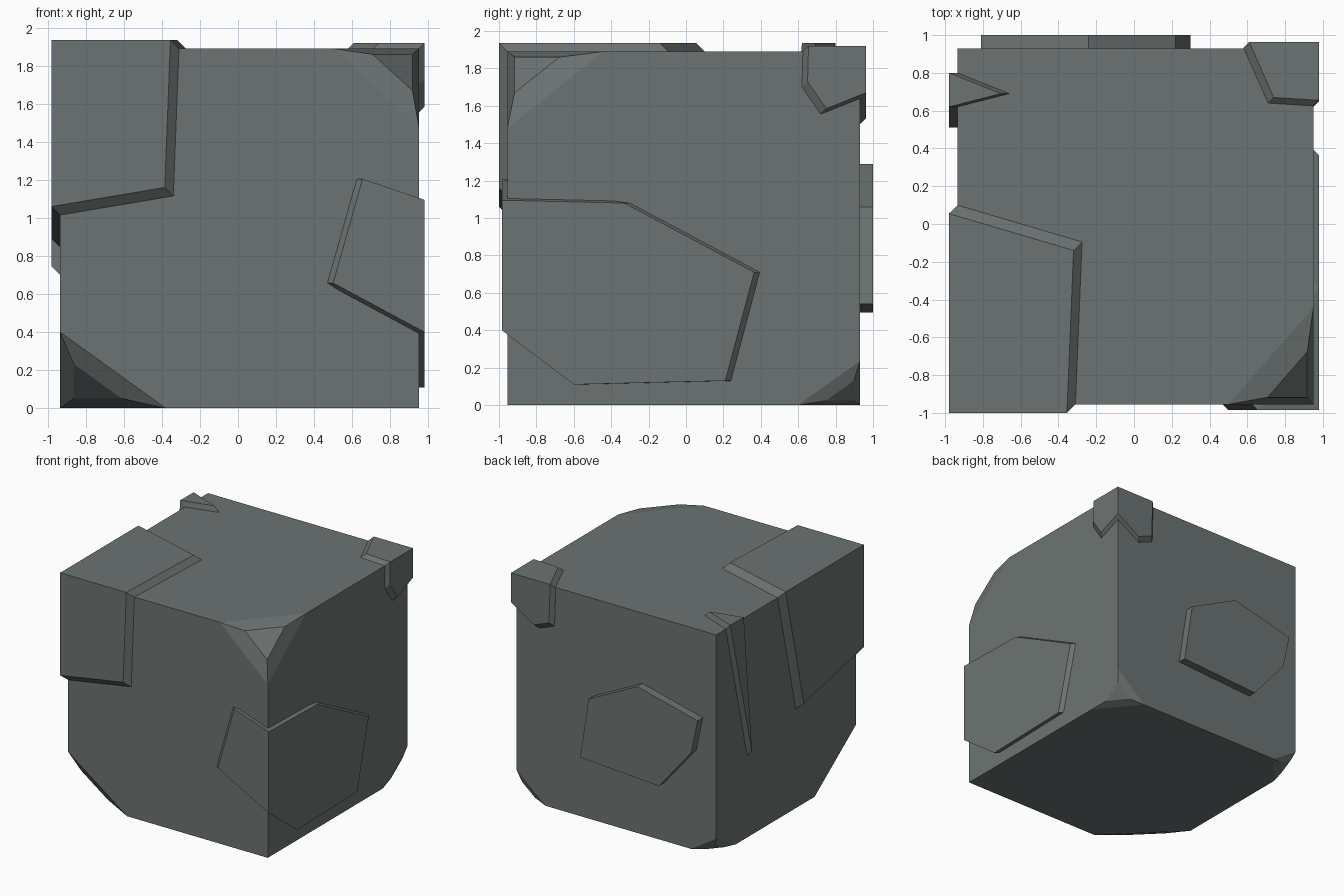
import bpy
import bmesh
from mathutils import Vector

default_cube = bpy.data.objects.get("Cube")
if default_cube:
    bpy.data.objects.remove(default_cube, do_unlink=True)

# Single stone colour
STONE = (0.15, 0.175, 0.17, 1.0)
stone = bpy.data.materials.new("grey_green_stone")
stone.use_nodes = True
stone.diffuse_color = STONE
shader = next(n for n in stone.node_tree.nodes if n.type == "BSDF_PRINCIPLED")
shader.inputs["Base Color"].default_value = STONE
shader.inputs["Roughness"].default_value = 0.9


def convex_part(name, points):
    """Flat-shaded convex solid wrapped around the given points."""
    bm = bmesh.new()
    for point in points:
        bm.verts.new(point)
    bmesh.ops.convex_hull(bm, input=bm.verts[:])
    loose = [v for v in bm.verts if not v.link_faces]
    bmesh.ops.delete(bm, geom=loose, context="VERTS")
    bmesh.ops.dissolve_limit(bm, angle_limit=0.01, verts=bm.verts[:], edges=bm.edges[:])
    bmesh.ops.recalc_face_normals(bm, faces=bm.faces[:])
    mesh = bpy.data.meshes.new(name)
    bm.to_mesh(mesh)
    bm.free()
    mesh.materials.append(stone)
    part = bpy.data.objects.new(name, mesh)
    bpy.context.collection.objects.link(part)
    return part


def slab(name, outline, inward):
    """Raised slab: the outer outline pushed inward onto the block."""
    outer = [Vector(point) for point in outline]
    inner = [point + Vector(inward) for point in outer]
    return convex_part(name, outer + inner)


def chipped_corner(corner, reach, along, inset):
    """Points of a broken corner: three on the edges, three just inside them."""
    inward = [-r if is_high else r for r, is_high in zip(reach, corner)]
    start = Vector(HIGH[i] if corner[i] else LOW[i] for i in range(3))
    points = []
    for axis in range(3):
        on_edge = Vector(inward[i] if i == axis else 0 for i in range(3))
        facet = Vector(inward[i] * (along if i == axis else inset) for i in range(3))
        points += [start + on_edge, start + facet]
    return points


# Main block with four broken corners
LOW = (-0.935, -0.955, 0)
HIGH = (0.95, 0.93, 1.89)
chips = {
    (True, False, True): ((0.45, 0.515, 0.41), 0.54, 0.073),
    (False, False, False): ((0.555, 0.555, 0.4), 0.58, 0.13),
    (True, True, False): ((0.275, 0.33, 0.235), 0.55, 0.1),
    (False, True, False): ((0.235, 0.27, 0.15), 0.55, 0.1),
}
block_points = []
for x_high in (False, True):
    for y_high in (False, True):
        for z_high in (False, True):
            corner = (x_high, y_high, z_high)
            if corner in chips:
                block_points += chipped_corner(corner, *chips[corner])
            else:
                block_points.append(Vector(
                    HIGH[i] if corner[i] else LOW[i] for i in range(3)))
convex_part("main_block", block_points)

# Large slab wrapped over the front upper corner
side, front, top = -0.98, -1, 1.935
depth = 0.045
slab("large_corner_slab", [
    (side, front, top),
    (-0.355, front, top),
    (-0.385, front, 1.16),
    (side, front, 1.06),
    (side, -0.19, 0.89),
    (side, 0.055, top),
    (-0.32, -0.14, top),
], (depth, depth, -depth))

# Thin pointed shard hanging over the same side
slab("pointed_shard", [
    (side, 0.8, top),
    (side, 0.62, top),
    (-0.705, 0.69, top),
    (side, 0.51, 0.745),
], (depth, 0, -depth))

# Small slab wrapped over the back upper corner
side, back, top = 0.98, 0.963, 1.92
depth = 0.031
slab("small_corner_slab", [
    (side, back, top),
    (0.61, back, top),
    (0.74, 0.67, top),
    (side, 0.655, top),
    (side, 0.65, 1.73),
    (side, 0.75, 1.585),
    (side, back, 1.67),
    (0.76, back, 1.535),
    (0.62, back, 1.59),
], (-depth, -depth, -depth))

# Slab wrapped around the front vertical edge
side, front = 0.98, -0.985
depth = 0.03
slab("edge_slab", [
    (0.655, front, 1.205),
    (0.5, front, 0.658),
    (side, front, 0.4),
    (side, front, 1.095),
    (side, -0.33, 1.08),
    (side, 0.364, 0.71),
    (side, 0.21, 0.13),
    (side, -0.6, 0.11),
], (-depth, depth, 0))

# Six-sided slab on the back face
back = 1
slab("back_slab", [
    (0.22, back, 1.06),
    (-0.24, back, 1.29),
    (-0.81, back, 1.15),
    (-0.75, back, 0.86),
    (-0.445, back, 0.495),
    (0.3, back, 0.54),
], (0, HIGH[1] - back, 0))
